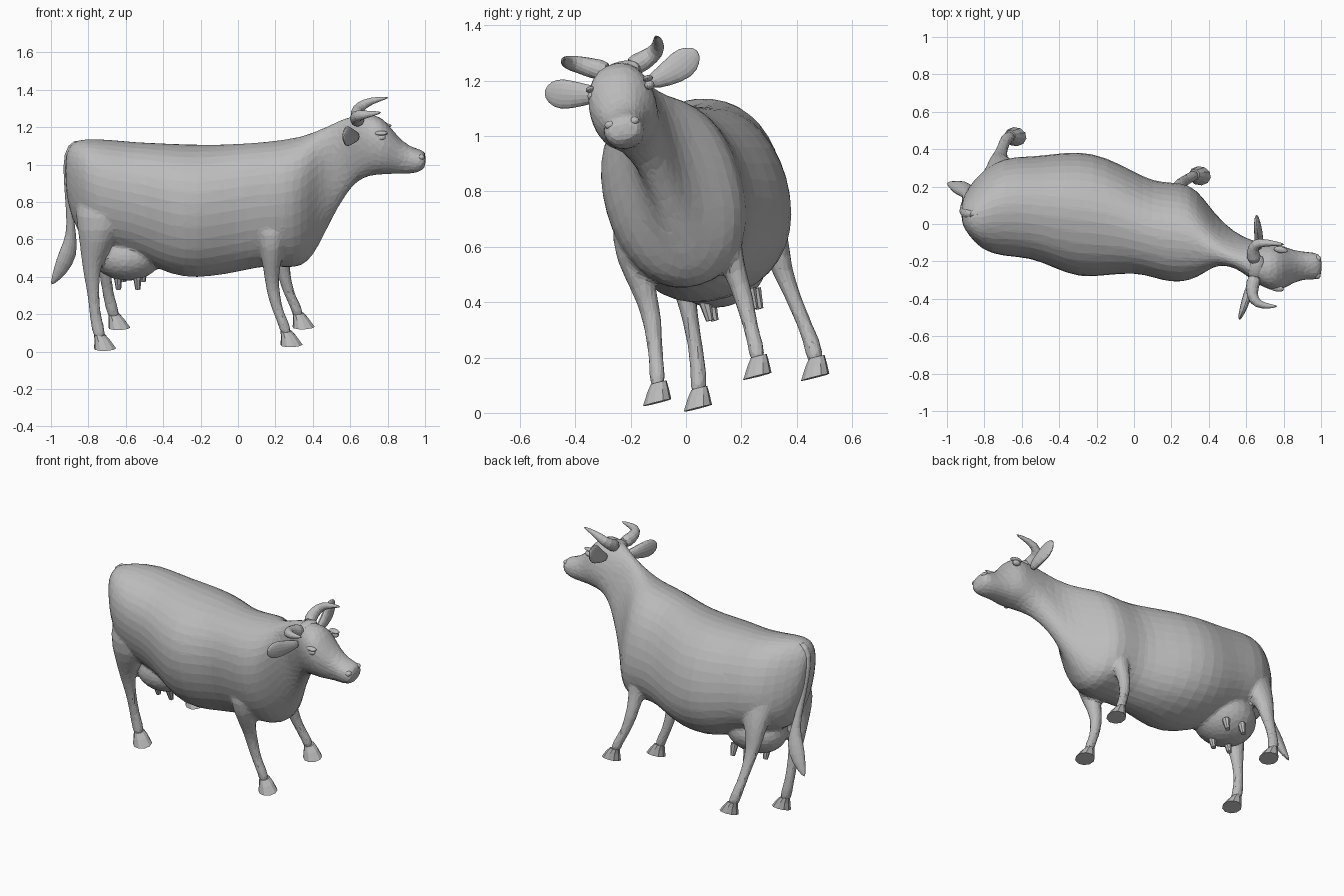
import bpy, bmesh
from math import sin, cos, pi, radians
from mathutils import Vector

if "Cube" in bpy.data.objects:
    bpy.data.objects.remove(bpy.data.objects["Cube"])

# One plain hide colour
hide = bpy.data.materials.new("hide_grey")
hide.use_nodes = True
GREY = (0.5, 0.5, 0.5, 1)
hide.diffuse_color = GREY
hide.node_tree.nodes["Principled BSDF"].inputs["Base Color"].default_value = GREY

# The animal leans sideways and is turned a little: its own axes
LEAN = radians(16)
FORWARD = Vector((0.98, -0.17, 0)).normalized()
LEFT = Vector((0.17, 0.95, 0.25)).normalized()
UP = FORWARD.cross(LEFT).normalized()


def finish(name, bm, subdivide=0):
    """Turn a bmesh into a flat shaded object."""
    bmesh.ops.recalc_face_normals(bm, faces=bm.faces)
    mesh = bpy.data.meshes.new(name)
    bm.to_mesh(mesh)
    bm.free()
    mesh.materials.append(hide)
    obj = bpy.data.objects.new(name, mesh)
    bpy.context.collection.objects.link(obj)
    if subdivide:
        modifier = obj.modifiers.new("rounding", "SUBSURF")
        modifier.levels = modifier.render_levels = subdivide
    return obj


def loft(name, rings, subdivide=1):
    """Skin a list of point rings and cap both ends."""
    bm = bmesh.new()
    loops = []
    for ring in rings:
        # Rounding shrinks a ring, so it starts slightly larger
        grow = 4 / (3 + cos(2 * pi / len(ring))) if subdivide else 1
        middle = sum(ring, Vector()) / len(ring)
        loops.append([bm.verts.new(middle.lerp(point, grow)) for point in ring])
    for low, high in zip(loops, loops[1:]):
        for i in range(len(low)):
            bm.faces.new((low[i - 1], low[i], high[i], high[i - 1]))
    for end in (loops[0], loops[-1]):
        bm.faces.new(end)
    return finish(name, bm, subdivide)


def oval(center, a, b, sides=10):
    """Ring around center with half axis vectors a and b."""
    angles = [2 * pi * i / sides for i in range(sides)]
    return [center + a * cos(t) + b * sin(t) for t in angles]


def section(x, y_min, y_max, z_min, z_max, sides=18):
    """Leaning rounded cross-section that exactly fills its bounds."""
    hy, hz = (y_max - y_min) / 2, (z_max - z_min) / 2
    c2, s2 = cos(LEAN) ** 2, sin(LEAN) ** 2
    a = max((hy * hy * c2 - hz * hz * s2) / (c2 - s2), hy * hy / 4) ** 0.5
    b = max((hz * hz * c2 - hy * hy * s2) / (c2 - s2), hz * hz / 4) ** 0.5
    flat = []
    for i in range(sides):
        t = 2 * pi * i / sides
        u = a * abs(cos(t)) ** 0.88 * (1 if cos(t) > 0 else -1)
        v = b * abs(sin(t)) ** 0.92 * (1 if sin(t) > 0 else -1)
        flat.append((u * cos(LEAN) - v * sin(LEAN), u * sin(LEAN) + v * cos(LEAN)))
    wide = max(abs(p[0]) for p in flat)
    tall = max(abs(p[1]) for p in flat)
    return [Vector((x, (y_min + y_max) / 2 + p[0] * hy / wide,
                    (z_min + z_max) / 2 + p[1] * hz / tall)) for p in flat]


def tube(name, path, reference, sides=8, subdivide=1):
    """Tapered tube; each path entry is x, y, z, half width, half thickness."""
    points = [Vector(p[:3]) for p in path]
    rings = []
    for i, p in enumerate(path):
        tangent = points[min(i + 1, len(path) - 1)] - points[max(i - 1, 0)]
        tangent.normalize()
        a = (reference - tangent * reference.dot(tangent)).normalized()
        rings.append(oval(points[i], a * p[3], tangent.cross(a) * p[4], sides))
    return loft(name, rings, subdivide)


def ball(name, center, size):
    """Ellipsoid aligned with the animal's own axes."""
    bm = bmesh.new()
    bmesh.ops.create_uvsphere(bm, u_segments=14, v_segments=10, radius=1)
    for v in bm.verts:
        v.co = (Vector(center) + FORWARD * v.co.x * size[0]
                + LEFT * v.co.y * size[1] + UP * v.co.z * size[2])
    return finish(name, bm)


# Trunk, neck and head as one skin: x, y bounds, z bounds
trunk = [
    (-.925, 0, .12, .88, 1.06), (-.89, -.05, .19, .70, 1.12),
    (-.82, -.14, .28, .58, 1.142), (-.70, -.175, .36, .54, 1.135),
    (-.55, -.18, .36, .51, 1.12), (-.43, -.235, .375, .44, 1.115),
    (-.29, -.29, .39, .395, 1.108), (-.15, -.275, .36, .40, 1.105),
    (0, -.26, .28, .425, 1.112), (.10, -.285, .23, .45, 1.118),
    (.20, -.315, .222, .455, 1.128), (.30, -.305, .215, .445, 1.143),
    (.37, -.265, .14, .47, 1.16), (.43, -.225, .06, .56, 1.185)]
neck = [
    (.50, -.22, -.015, .71, 1.215), (.57, -.25, -.06, .83, 1.248),
    (.63, -.30, -.09, .91, 1.265)]
head = [
    (.70, -.345, -.10, .942, 1.27), (.765, -.362, -.10, .948, 1.26),
    (.82, -.335, -.13, .95, 1.195), (.88, -.30, -.145, .952, 1.12),
    (.94, -.298, -.15, .952, 1.088), (.985, -.298, -.155, .967, 1.08),
    (1.005, -.275, -.18, .99, 1.058)]
body = loft("body", [section(*s) for s in trunk + neck + head])
body_parts = [body]

# Legs: x, y, z, half length, half width, spread to the left twin
front_leg = [
    (.17, -.15, .80, .12, .09, .23), (.18, -.205, .64, .082, .08, .335),
    (.18, -.17, .50, .057, .054, .335), (.18, -.138, .40, .038, .038, .34),
    (.185, -.12, .33, .037, .036, .345), (.21, -.11, .22, .029, .026, .36),
    (.245, -.105, .15, .032, .03, .375), (.262, -.10, .08, .03, .03, .38)]
rear_leg = [
    (-.72, 0, .92, .15, .11, .19), (-.735, -.05, .73, .14, .10, .28),
    (-.755, -.035, .60, .094, .072, .34), (-.78, -.015, .50, .06, .048, .36),
    (-.782, 0, .42, .046, .037, .365), (-.775, .02, .32, .032, .028, .385),
    (-.765, .04, .20, .03, .027, .415), (-.75, .045, .13, .036, .032, .435),
    (-.735, .047, .06, .032, .032, .445)]
hoof_shape = [(-.005, .03, .03, .03), (.01, 0, .043, .041), (.025, -.043, .06, .053)]

for pair, rings in (("front", front_leg), ("rear", rear_leg)):
    for side, amount in (("right", 0), ("left", 1)):
        shifted = [(Vector(r[:3]) + LEFT * r[5] * amount, r[3], r[4]) for r in rings]
        body_parts.append(loft(
            f"{pair}_{side}_leg",
            [oval(c, FORWARD * a, LEFT * b) for c, a, b in shifted]))
        # Hoof flaring forward from the pastern
        ankle = shifted[-1][0]
        loft(f"{pair}_{side}_hoof",
             [oval(ankle + FORWARD * f + Vector((0, 0, h)), FORWARD * a, LEFT * b)
              for f, h, a, b in hoof_shape], 0)

# Udder filling the groin, with four teats
udder = Vector((-.59, .12, .52))
body_parts.append(ball("udder", udder, (.20, .18, .14)))
for along, row in (("front", .06), ("rear", -.045)):
    for side, across in (("right", -.07), ("left", .10)):
        top = udder + FORWARD * row + LEFT * across - UP * .10
        tip = top - UP * .075
        tube(f"{along}_{side}_teat", [(*top, .024, .024), (*tip, .014, .014)],
             FORWARD, subdivide=0)

# Fuse trunk, legs and udder into one skin of flat facets
bpy.ops.object.select_all(action="DESELECT")
for part in body_parts:
    part.select_set(True)
bpy.context.view_layer.objects.active = body
bpy.ops.object.join()
fuse = body.modifiers.new("fuse", "REMESH")
fuse.mode = "VOXEL"
fuse.voxel_size = 0.012
soften = body.modifiers.new("soften", "SMOOTH")
soften.factor = 0.5
soften.iterations = 4
facets = body.modifiers.new("facets", "DECIMATE")
facets.ratio = 0.08

# Tail hanging down to a tuft
tube("tail", [
    (-.80, .06, 1.11, .03, .035), (-.87, .05, 1.118, .028, .03),
    (-.915, .055, 1.06, .022, .022), (-.915, .08, .92, .018, .02),
    (-.90, .12, .75, .018, .02), (-.89, .16, .62, .026, .026),
    (-.905, .185, .53, .055, .035), (-.95, .205, .43, .042, .028),
    (-1.0, .22, .355, .005, .005)], Vector((1, 0.3, 0.1)))

# Horns grow from the poll, sweep outward, then forward
ball("poll", (.655, -.235, 1.235), (.045, .075, .035))
tube("right_horn", [
    (.65, -.27, 1.23, .042, .042), (.625, -.35, 1.248, .036, .036),
    (.64, -.415, 1.265, .03, .03), (.69, -.44, 1.268, .02, .02),
    (.77, -.44, 1.28, .005, .005)], UP)
tube("left_horn", [
    (.65, -.21, 1.245, .042, .042), (.63, -.145, 1.275, .036, .036),
    (.65, -.10, 1.31, .03, .03), (.71, -.10, 1.343, .02, .02),
    (.81, -.11, 1.36, .005, .005)], UP)

# Leaf shaped ears
tube("right_ear", [
    (.64, -.29, 1.15, .025, .02), (.61, -.37, 1.15, .04, .026),
    (.585, -.45, 1.15, .062, .02), (.568, -.495, 1.16, .04, .012),
    (.565, -.51, 1.165, .01, .005)], UP)
tube("left_ear", [
    (.665, -.14, 1.19, .025, .02), (.67, -.08, 1.215, .04, .026),
    (.66, -.01, 1.26, .062, .02), (.655, .025, 1.295, .04, .012),
    (.655, .04, 1.31, .01, .005)], UP)

# Face details: eyes under brows, and nostrils
for side, eye, nostril in (("right", (.765, -.338, 1.145), (.98, -.275, 1.04)),
                           ("left", (.785, -.132, 1.185), (.983, -.188, 1.055))):
    ball(f"{side}_eye", eye, (.025, .018, .017))
    ball(f"{side}_brow", Vector(eye) + UP * .024, (.038, .018, .012))
    ball(f"{side}_nostril", nostril, (.018, .02, .015))
